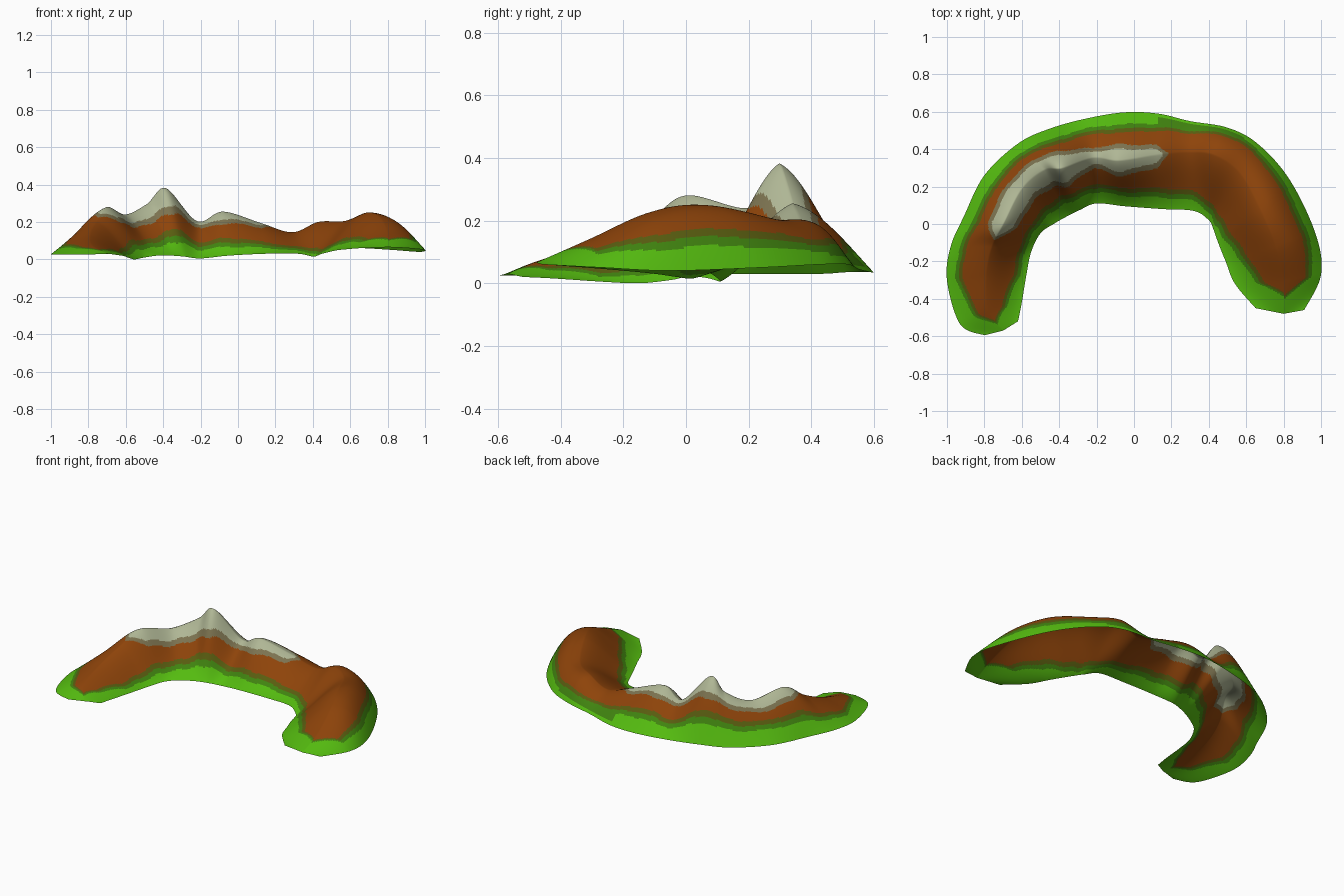
import bpy, math

if "Cube" in bpy.data.objects:
    bpy.data.objects.remove(bpy.data.objects["Cube"])

# Stations along the curved ridge, left tip to right tip: outer foot, crest, inner foot
OUTER = [(-.80, -.595, .025), (-.93, -.535, .025), (-1, -.30, .025), (-.98, -.12, .03),
         (-.91, .04, .03), (-.80, .26, .03), (-.62, .43, .03), (-.45, .51, .035),
         (-.25, .565, .035), (-.05, .597, .035), (.13, .59, .035), (.30, .55, .045),
         (.50, .515, .06), (.66, .43, .06), (.83, .24, .05), (.97, -.05, .04),
         (1, -.27, .05), (.91, -.46, .06)]
CREST = [(-.70, -.57, .03), (-.78, -.46, .075), (-.79, -.27, .135), (-.76, -.12, .20),
         (-.70, 0, .28), (-.60, .19, .24), (-.48, .29, .30), (-.385, .30, .38),
         (-.22, .355, .205), (-.08, .34, .255), (.12, .37, .195), (.29, .385, .145),
         (.43, .37, .20), (.57, .27, .205), (.69, .05, .25), (.76, -.12, .225),
         (.80, -.31, .14), (.80, -.48, .065)]
INNER = [(-.62, -.52, .02), (-.60, -.42, .015), (-.575, -.27, .005), (-.55, -.15, 0),
         (-.50, -.05, .01), (-.43, .0, .02), (-.36, .04, .02), (-.29, .075, .015),
         (-.20, .11, .005), (-.05, .095, .02), (.15, .08, .03), (.32, .07, .03),
         (.40, .02, .015), (.425, -.03, .02), (.45, -.10, .03), (.49, -.20, .04),
         (.54, -.32, .05), (.65, -.45, .06)]
# Grass line on each side and snow line, as a share of the way from foot to crest
GRASS_OUT = [1.5, .70, .40, .40, .42, .45, .43, .42, .42, .42, .42, .40, .30, .30, .33, .35, .42, 2]
GRASS_IN = [1.5, .60, .32, .32, .34, .38, .40, .40, .42, .40, .38, .34, .26, .24, .30, .42, .60, 2]
SNOW = [2, 2, 2, 1.15, .64, .66, .65, .60, .80, .68, .80, 1.4, 2, 2, 2, 2, 2, 2]
# How steeply the outer side rises from its foot
BULGE = [.3, .35, .4, .4, .4, .4, .4, .4, .4, .4, .45, .6, .9, .95, .95, .95, .85, .5]

COLOURS = [("grass_green", (.09, .50, .005)), ("dark_grass", (.052, .23, .005)),
           ("olive_soil", (.10, .11, .005)), ("brown_rock", (.27, .057, .003)),
           ("grey_rock", (.20, .17, .08)), ("pale_peak", (.43, .47, .30))]

STEPS = 28     # columns between stations
HALF = 48      # rows from foot to crest


def spline(pts, u):
    """Smooth curve through the stations."""
    i = min(int(u), len(pts) - 2)
    t = u - i
    b, c = pts[i], pts[i + 1]
    a = pts[i - 1] if i else b
    d = pts[i + 2] if i + 2 < len(pts) else c
    return [q + .5 * t * (r - p + t * (2 * p - 5 * q + 4 * r - s + t * (3 * (q - r) + s - p)))
            for p, q, r, s in zip(a, b, c, d)]


def level(vals, u):
    i = min(int(u), len(vals) - 2)
    return vals[i] + (vals[i + 1] - vals[i]) * (u - i)


def slope(foot, top, t, bulge):
    """Point on the hillside: slight flare at the foot, rounded at the crest."""
    f = .45 * t + .55 * t * t * (3 - 2 * t)
    f += bulge * (1 - (1 - t) ** 2.5 - f)
    return (foot[0] + (top[0] - foot[0]) * t, foot[1] + (top[1] - foot[1]) * t,
            max(0, foot[2] + (top[2] - foot[2]) * f))


def colour(u, t, grass, outer):
    g = level(grass, u) + .012 * math.sin(u * 5.3)
    s = level(SNOW, u) + .015 * math.sin(u * 6.1 + 1)
    if t < g - .17:
        # duller grass patch behind the low saddle
        return 1 if outer and 10 < u < 12.6 and t > .08 else 0
    if t < g - .085:
        return 1
    if t < g:
        return 2
    if t < s - .03:
        return 3
    return 4 if t < s + .07 else 5


# Mountain ridge shell, open underneath
n = (len(OUTER) - 1) * STEPS
rows = 2 * HALF + 1
verts, faces, mats = [], [], []
for k in range(n + 1):
    u = k / STEPS
    o, c, i = spline(OUTER, u), spline(CREST, u), spline(INNER, u)
    verts += [slope(o, c, j / HALF, level(BULGE, u)) for j in range(HALF + 1)]
    verts += [slope(i, c, 1 - j / HALF, .1) for j in range(1, HALF + 1)]
for k in range(n):
    for j in range(rows - 1):
        a = k * rows + j
        faces.append((a, a + 1, a + rows + 1, a + rows))
        u = (k + .5) / STEPS
        t = (j + .5) / HALF
        mats.append(colour(u, t, GRASS_OUT, True) if t < 1 else colour(u, 2 - t, GRASS_IN, False))

mesh = bpy.data.meshes.new("mountain_ridge")
mesh.from_pydata(verts, [], faces)
for name, rgb in COLOURS:
    m = bpy.data.materials.new(name)
    m.diffuse_color = (*rgb, 1)
    m.use_nodes = True
    m.node_tree.nodes["Principled BSDF"].inputs["Base Color"].default_value = m.diffuse_color
    mesh.materials.append(m)
for p, m in zip(mesh.polygons, mats):
    p.material_index = m
    p.use_smooth = True
# Make the faces point up
if sum(p.normal.z for p in mesh.polygons) < 0:
    mesh.flip_normals()
ridge = bpy.data.objects.new("mountain_ridge", mesh)
bpy.context.collection.objects.link(ridge)
